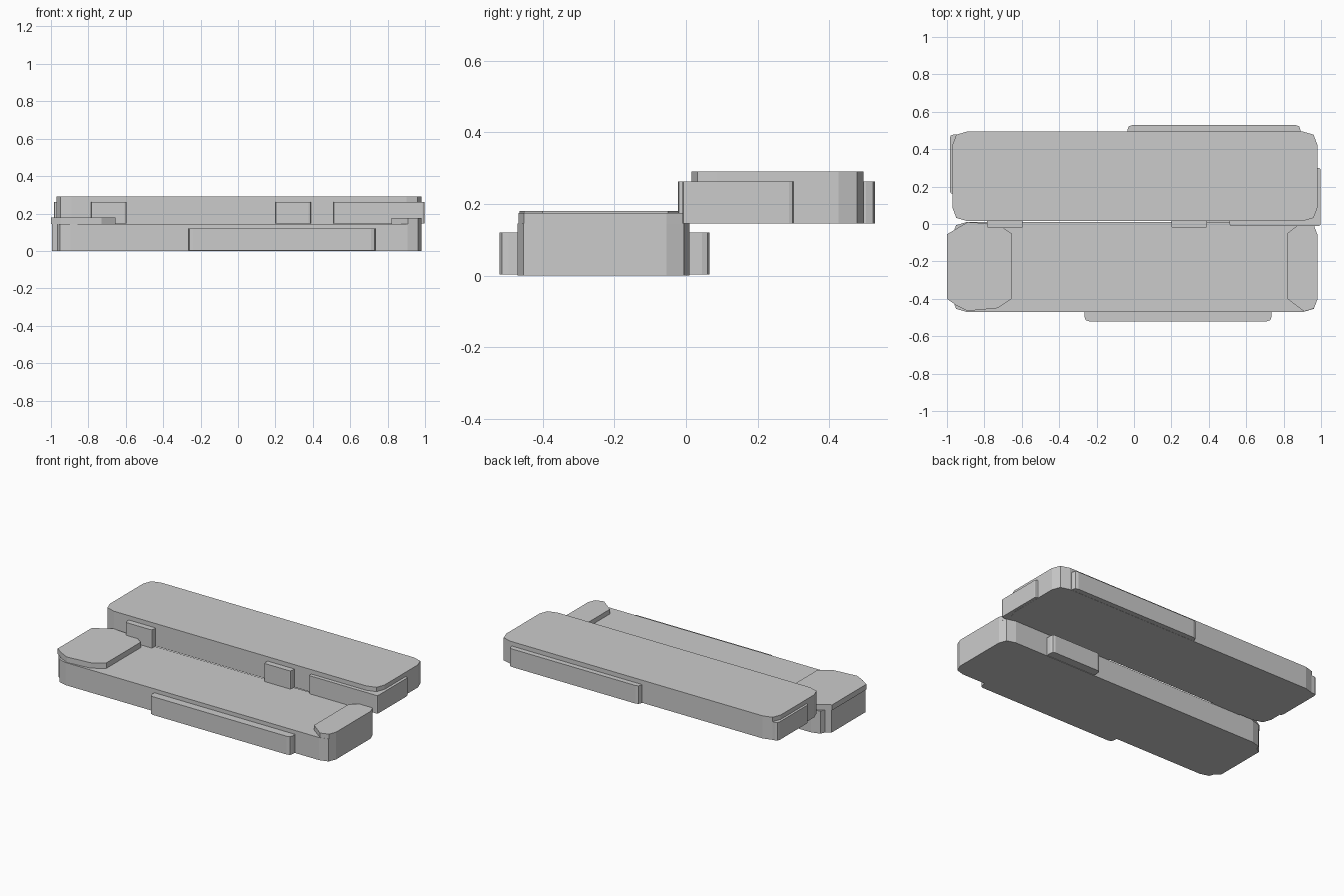
import bpy, bmesh

if "Cube" in bpy.data.objects:
    bpy.data.objects.remove(bpy.data.objects["Cube"])


def prism(name, outline, z0, z1):
    """Extrude a counter-clockwise XY outline from z0 to z1."""
    bm = bmesh.new()
    low = [bm.verts.new((x, y, z0)) for x, y in outline]
    high = [bm.verts.new((x, y, z1)) for x, y in outline]
    bm.faces.new(low[::-1])
    bm.faces.new(high)
    n = len(outline)
    for i in range(n):
        j = (i + 1) % n
        bm.faces.new((low[i], low[j], high[j], high[i]))
    bmesh.ops.recalc_face_normals(bm, faces=bm.faces)
    mesh = bpy.data.meshes.new(name)
    bm.to_mesh(mesh)
    bm.free()
    obj = bpy.data.objects.new(name, mesh)
    bpy.context.collection.objects.link(obj)
    return obj


def rounded(x0, x1, y0, y1, cx, cy):
    """Rectangle whose corners are cut with two facets each."""
    kx, ky = cx * 0.25, cy * 0.25
    return [(x0 + cx, y0), (x1 - cx, y0), (x1 - kx, y0 + ky), (x1, y0 + cy),
            (x1, y1 - cy), (x1 - kx, y1 - ky), (x1 - cx, y1), (x0 + cx, y1),
            (x0 + kx, y1 - ky), (x0, y1 - cy), (x0, y0 + cy), (x0 + kx, y0 + ky)]


# Two main slabs, stepped back and up
prism("lower_slab", rounded(-0.97, 0.98, -0.47, 0.01, 0.075, 0.065), 0, 0.145)
prism("upper_slab", rounded(-0.97, 0.98, 0.015, 0.495, 0.08, 0.07), 0.145, 0.29)

# Raised caps on the ends of the lower slab
prism("left_cap", [(-1, -0.40), (-0.95, -0.435), (-0.89, -0.465), (-0.73, -0.45),
                   (-0.655, -0.40), (-0.655, -0.05), (-0.73, 0.0), (-0.89, 0.01),
                   (-1, -0.055)], 0.145, 0.18)
prism("left_end_plate", [(-0.995, -0.40), (-0.90, -0.455), (-0.90, 0.0),
                         (-0.995, -0.055)], 0, 0.145)
prism("right_cap", [(0.82, -0.40), (0.91, -0.468), (0.962, -0.452), (0.98, -0.405),
                    (0.98, -0.055), (0.962, -0.007), (0.89, 0.005), (0.82, -0.05)],
      0.145, 0.175)

# Side panels and lugs: name, x0, x1, y0, y1, z0, z1, corner cut
panels = [
    ("lower_front_panel", -0.265, 0.735, -0.52, -0.44, 0.003, 0.12, 0.025),
    ("lower_back_panel", 0.31, 0.67, -0.02, 0.065, 0.003, 0.12, 0.02),
    ("upper_back_panel", -0.035, 0.89, 0.46, 0.528, 0.146, 0.262, 0.025),
    ("upper_corner_panel", 0.51, 0.998, -0.01, 0.30, 0.146, 0.262, 0.012),
    ("upper_left_panel", -0.985, -0.90, 0.16, 0.478, 0.146, 0.262, 0.02),
    ("upper_lug_left", -0.785, -0.595, -0.022, 0.04, 0.146, 0.262, 0.012),
    ("upper_lug_right", 0.20, 0.39, -0.022, 0.04, 0.146, 0.262, 0.012),
]
for name, x0, x1, y0, y1, z0, z1, c in panels:
    prism(name, rounded(x0, x1, y0, y1, c, c), z0, z1)
